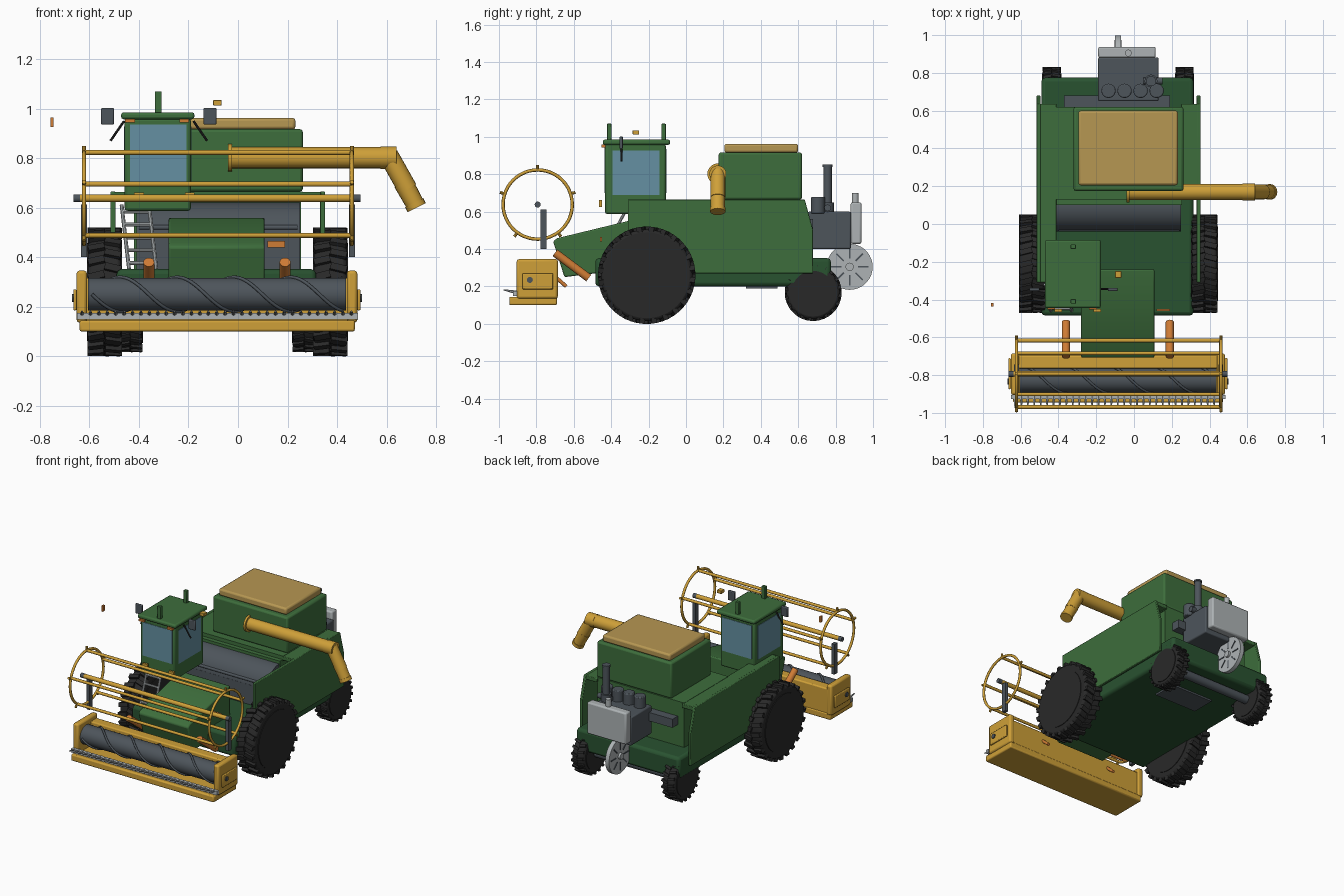
import bpy, bmesh, math
from mathutils import Vector, Matrix

cube = bpy.data.objects.get("Cube")
if cube:
    bpy.data.objects.remove(cube)


def material(name, r, g, b):
    m = bpy.data.materials.new(name)
    m.use_nodes = True
    m.diffuse_color = (r, g, b, 1)
    m.node_tree.nodes["Principled BSDF"].inputs["Base Color"].default_value = (r, g, b, 1)
    return m


GREEN = material("body green", .047, .155, .045)
DARK = material("chassis green", .022, .085, .03)
YELLOW = material("harvest yellow", .62, .35, .04)
TAN = material("grain tan", .47, .31, .085)
ORANGE = material("hydraulic orange", .62, .2, .035)
STEEL = material("dark steel", .075, .09, .105)
SILVER = material("light metal", .42, .45, .46)
RUBBER = material("tyre black", .022, .022, .022)
GLASS = material("window blue", .13, .28, .36)
made = []
CX = -.085  # centre line of the vehicle


def finish(name, bm, mat, bevel=0):
    bmesh.ops.recalc_face_normals(bm, faces=bm.faces)
    me = bpy.data.meshes.new(name)
    bm.to_mesh(me)
    bm.free()
    me.materials.append(mat)
    ob = bpy.data.objects.new(name, me)
    bpy.context.collection.objects.link(ob)
    if bevel:
        mod = ob.modifiers.new("soft edges", "BEVEL")
        mod.width, mod.segments = bevel, 2
    made.append(ob)
    return ob


def add_box(bm, center, size, rot=Matrix()):
    bmesh.ops.create_cube(bm, size=1, matrix=Matrix.Translation(center) @ rot @ Matrix.Diagonal((*size, 1)))


def box(name, x, y, z, mat, bevel=0):
    bm = bmesh.new()
    pairs = (x, y, z)
    add_box(bm, [sum(p) / 2 for p in pairs], [p[1] - p[0] for p in pairs])
    return finish(name, bm, mat, bevel)


def add_rod(bm, a, b, r, r2=None, sides=20):
    a, b = Vector(a), Vector(b)
    d = b - a
    place = Matrix.Translation((a + b) / 2) @ d.to_track_quat("Z", "Y").to_matrix().to_4x4()
    bmesh.ops.create_cone(bm, cap_ends=True, segments=sides, radius1=r, radius2=r if r2 is None else r2,
                          depth=d.length, matrix=place)


def rod(name, a, b, r, mat, r2=None, sides=20, bevel=0):
    bm = bmesh.new()
    add_rod(bm, a, b, r, r2, sides)
    return finish(name, bm, mat, bevel)


def prism(name, profile, x0, x1, mat, bevel=0):
    bm = bmesh.new()
    f = bm.faces.new([bm.verts.new((x0, y, z)) for y, z in profile])
    ext = bmesh.ops.extrude_face_region(bm, geom=[f])["geom"]
    bmesh.ops.translate(bm, vec=(x1 - x0, 0, 0), verts=[v for v in ext if isinstance(v, bmesh.types.BMVert)])
    return finish(name, bm, mat, bevel)


def tube(name, points, r, mat, closed=False):
    cu = bpy.data.curves.new(name, "CURVE")
    cu.dimensions, cu.bevel_depth, cu.bevel_resolution = "3D", r, 2
    sp = cu.splines.new("POLY")
    sp.points.add(len(points) - 1)
    for p, co in zip(sp.points, points):
        p.co = (*co, 1)
    sp.use_cyclic_u = closed
    cu.materials.append(mat)
    ob = bpy.data.objects.new(name, cu)
    bpy.context.collection.objects.link(ob)


def wheel(name, x0, x1, y, z, r, lugs):
    rod(name + "_tyre", (x0, y, z), (x1, y, z), r * .94, RUBBER, sides=40, bevel=.015)
    rod(name + "_rim", (x0 - .004, y, z), (x1 + .004, y, z), r * .76, RUBBER, sides=40)
    bm = bmesh.new()
    w = (x1 - x0) / 2
    for i in range(lugs):
        for side in (0, 1):
            turn = Matrix.Rotation(math.tau * (i + side / 2) / lugs, 4, "X")
            c = Vector((x0 + w * (side + .5), y, z)) + turn @ Vector((0, 0, r * .945))
            add_box(bm, c, (w, r * .11, r * .11), turn @ Matrix.Rotation(.25 - .5 * side, 4, "Z"))
    finish(name + "_tread", bm, RUBBER)


# Wheels and axles
for tag, fx, rx in (("right", (-.606, -.472), (-.482, -.388)), ("left", (.306, .44), (.222, .314))):
    wheel("front_" + tag, *fx, -.21, .26, .26, 24)
    wheel("rear_" + tag, *rx, .68, .168, .152, 20)
rod("front_axle", (-.5, -.21, .26), (.33, -.21, .26), .04, STEEL)
rod("rear_axle", (-.4, .68, .168), (.24, .68, .168), .03, STEEL)

# Chassis and body
box("chassis", (-.49, .315), (-.485, .775), (.2, .352), DARK, .02)
box("belly_plate", (-.25, .08), (.32, .49), (.188, .21), STEEL)
box("body_core", (-.42, .255), (.1, .62), (.34, .64), GREEN)
panel = [(-.31, .27), (-.31, .665), (.635, .665), (.68, .5), (.68, .27)]
for tag, x in (("right", -.515), ("left", .332)):
    prism("side_panel_" + tag, panel, x, x + .02, GREEN, .004)
box("right_shelf", (-.505, -.41), (-.31, .635), (.635, .663), GREEN, .004)
box("left_shelf", (.25, .345), (.13, .635), (.635, .663), GREEN, .004)
box("tank_deck", (-.42, .26), (.13, .62), (.63, .665), GREEN)
box("straw_tray", (-.37, .19), (.6, .68), (.5, .56), STEEL)

# Threshing drum behind the cab
rod("drum", (-.41, .1, .48), (.25, .1, .48), .14, STEEL, sides=32)
box("drum_housing", (-.41, .25), (-.04, .12), (.35, .49), STEEL)
for y in (-.03, .015):
    rod("drum_rail", (-.4, y, .55 + y), (.24, y, .55 + y), .01, STEEL)

# Grain tank
box("grain_tank", (-.32, .262), (.175, .62), (.665, .917), GREEN, .012)
box("grain_lid", (-.295, .232), (.205, .6), (.915, .963), TAN, .012)

# Unloading auger with drooping spout
ay, az = .17, .802
rod("unload_flange", (-.04, ay, az), (-.025, ay, az), .056, YELLOW)
rod("unload_tube", (-.03, ay, az), (.59, ay, az), .043, YELLOW)
rod("unload_elbow", (.575, ay, az), (.64, ay, az), .045, YELLOW)
rod("unload_drop", (.608, ay, az + .01), (.685, ay, .675), .04, YELLOW)
rod("unload_spout", (.668, ay, .7), (.722, ay, .602), .04, YELLOW, r2=.037)
rod("unload_lip", (.712, ay, .62), (.722, ay, .6), .041, YELLOW)

# Cab with windows on all four sides
box("cab", (-.458, -.19), (-.433, -.108), (.587, .962), GREEN, .012)
box("cab_roof", (-.472, -.176), (-.445, -.085), (.957, .985), GREEN, .01)
for y in (-.436, -.109):
    box("cab_window", (-.437, -.208), (y, y + .004), (.7, .935), GLASS)
for x in (-.461, -.191):
    box("cab_side_window", (x, x + .004), (-.392, -.142), (.69, .927), GLASS)
for y in (-.41, -.12):
    box("roof_post", (-.335, -.308), (y - .012, y + .012), (.98, 1.07), GREEN, .003)
for x in (-.435, -.215):
    box("cab_lamp", (x - .022, x + .018), (-.452, -.43), (.943, .958), ORANGE)
for side in (-1, 1):
    mx = -.32 + side * .207
    box("mirror", (mx - .026, mx + .026), (-.355, -.338), (.935, 1.003), STEEL, .005)
    rod("mirror_arm", (-.32 + side * .14, -.345, .95), (-.32 + side * .195, -.345, .87), .005, RUBBER, sides=8)

# Beacons and marker lamps
box("side_marker", (-.757, -.745), (-.437, -.417), (.925, .965), ORANGE)
box("roof_beacon", (-.1, -.066), (-.285, -.25), (1.012, 1.035), YELLOW, .003)
for x in (-.4, CX * 2 + .22 - .245):
    box("deck_marker", (x - .02, x + .02), (-.465, -.45), (.625, .662), YELLOW)
box("warning_plate", (.12, .19), (-.46, -.45), (.44, .465), ORANGE)

# Access ladder
bm = bmesh.new()
for x in (-.47, -.36):
    add_rod(bm, (x, -.32, .61), (x + .03, -.46, .35), .008, sides=8)
for i in range(5):
    t = .1 + i * .2
    p = Vector((-.47 + .03 * t, -.32 - .14 * t, .61 - .26 * t))
    add_rod(bm, p, p + Vector((.11, 0, 0)), .008, sides=8)
finish("ladder", bm, SILVER)

# Feeder house and lift cylinders
prism("feeder_house", [(-.24, .56), (-.31, .55), (-.69, .458), (-.71, .44), (-.65, .25), (-.24, .3)],
      -.28, .108, GREEN, .008)
for x in (-.36, .19):
    rod("lift_cylinder", (x, -.52, .245), (x, -.7, .38), .022, ORANGE)
    rod("lift_rod", (x, -.64, .2), (x, -.72, .27), .01, ORANGE)

# Header trough, end plates and drive covers
box("header_floor", (-.64, .472), (-.945, -.69), (.1, .145), YELLOW, .008)
box("header_back", (-.62, .45), (-.765, -.695), (.12, .315), YELLOW, .008)
for side in (-1, 1):
    a, b, c = CX + side * .525, CX + side * .567, CX + side * .58
    box("header_end", sorted((a, b)), (-.905, -.685), (.135, .346), YELLOW, .012)
    box("drive_cover", sorted((b, c)), (-.875, -.71), (.185, .27), YELLOW, .005)
    rod("drive_hub", (b, -.835, .235), (c + side * .006, -.835, .235), .016, STEEL)

# Gathering auger with spiral flight
rod("gather_auger", (-.605, -.825, .25), (.437, -.825, .25), .066, STEEL, sides=32)
for hand in (0, math.pi):
    flight = []
    for i in range(97):
        a = hand + i / 96 * math.tau * 2.2
        flight.append((-.59 + i / 96 * 1.01, -.825 + .069 * math.cos(a), .25 + .069 * math.sin(a)))
    tube("auger_flight", flight, .007, STEEL)

# Cutter bar and teeth
bm = bmesh.new()
add_box(bm, (CX + .002, -.915, .162), (1.135, .022, .026))
for i in range(33):
    x = CX - .545 + i * .034
    add_rod(bm, (x, -.905, .168), (x, -.975, .182), .01, r2=.003, sides=6)
finish("cutter_bar", bm, SILVER)

# Pickup reel
ry, rz, rr = -.793, .638, .185
spokes = [math.radians(90 + 72 * i) for i in range(5)]
bars = bmesh.new()
for a in spokes:
    y, z = ry + rr * math.cos(a), rz + rr * math.sin(a)
    add_rod(bars, (-.625, y, z), (.46, y, z), .01, sides=12)
    for x in (-.622, .46):
        add_rod(bars, (x, y, z), (x, ry + .212 * math.cos(a), rz + .212 * math.sin(a)), .008, sides=8)
add_rod(bars, (-.645, ry, rz), (.475, ry, rz), .015)
finish("reel_bars", bars, YELLOW)
for x in (-.622, .46):
    ring = [(x, ry + rr * math.cos(a), rz + rr * math.sin(a))
            for a in (math.tau * i / 48 for i in range(48))]
    tube("reel_ring", ring, .009, YELLOW, closed=True)
    box("reel_post", (x - .012, x + .012), (-.778, -.745), (.4, .612), STEEL)
for x in (-.664, .468):
    rod("reel_hub", (x, ry, rz), (x + .026, ry, rz), .016, STEEL)

# Engine, exhaust and radiator
box("engine", (-.19, .13), (.65, .882), (.4, .6), STEEL, .008)
for i in range(4):
    x = -.135 + i * .085
    rod("engine_cylinder", (x, .705, .59), (x, .705, .678), .038, STEEL, bevel=.006)
rod("exhaust_base", (.09, .757, .59), (.09, .757, .65), .034, STEEL)
rod("exhaust", (.09, .757, .6), (.09, .757, .85), .023, STEEL)
rod("exhaust_rim", (.09, .757, .84), (.09, .757, .852), .027, STEEL)
rod("manifold", (.05, .757, .62), (.15, .757, .62), .018, STEEL)
box("radiator", (-.19, .115), (.88, .938), (.428, .65), SILVER, .01)
rod("radiator_cap", (-.03, .905, .64), (-.03, .905, .7), .018, SILVER)

# Rear spreader fan
rod("fan_disc", (-.1, .875, .305), (-.07, .875, .305), .123, SILVER, sides=36)
rod("fan_hub", (-.115, .875, .305), (-.055, .875, .305), .022, SILVER)
bm = bmesh.new()
for i in range(8):
    turn = Matrix.Rotation(math.tau * i / 8, 4, "X")
    add_box(bm, Vector((-.085, .875, .305)) + turn @ Vector((0, 0, .072)), (.038, .008, .055), turn)
finish("fan_blades", bm, STEEL)

# Smooth shading with sharp edges kept
bpy.ops.object.select_all(action="DESELECT")
for ob in made:
    ob.select_set(True)
bpy.context.view_layer.objects.active = made[0]
bpy.ops.object.shade_smooth_by_angle(angle=math.radians(35))
